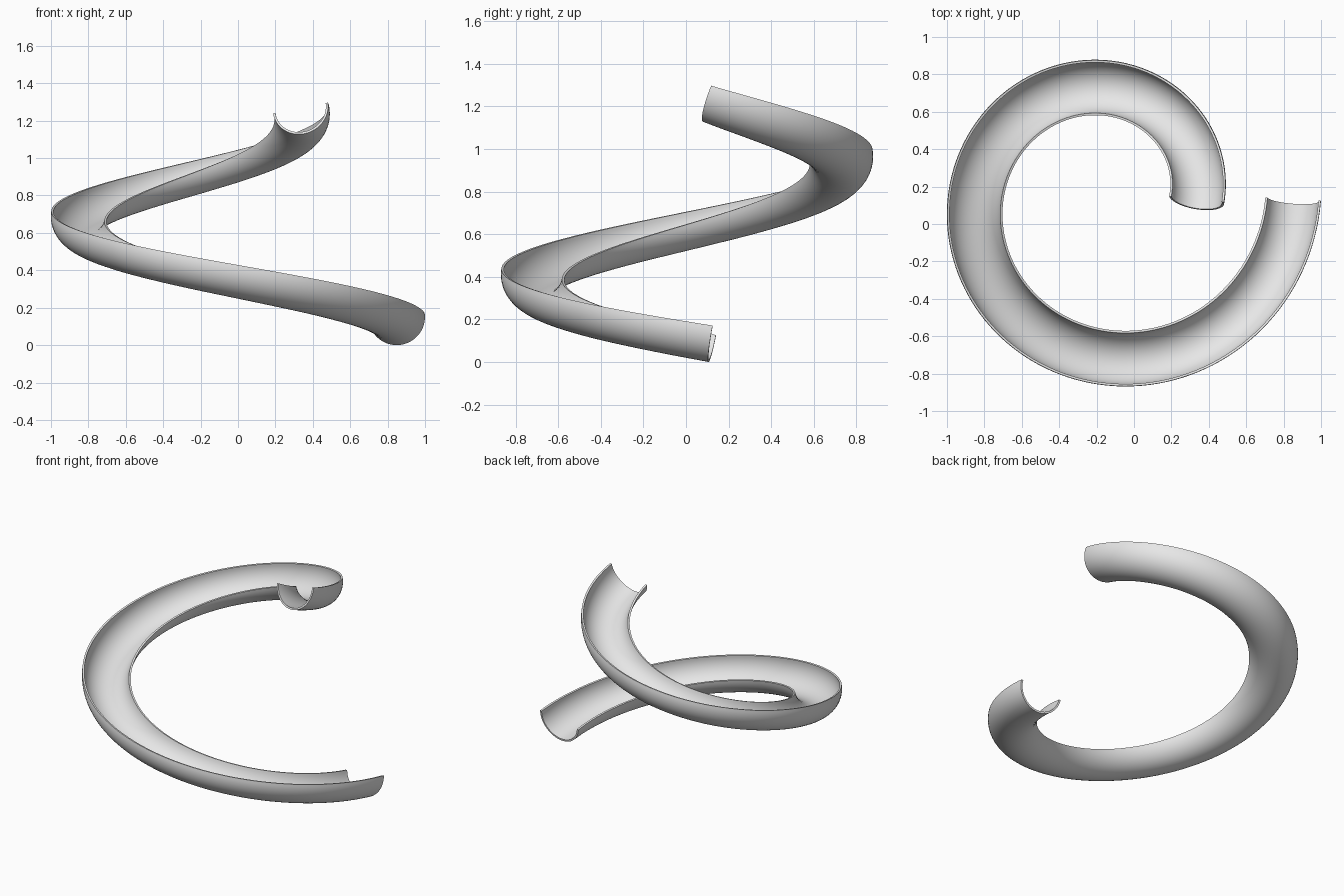
import bpy, bmesh
from math import sin, cos, pi, radians
from mathutils import Vector

if "Cube" in bpy.data.objects:
    bpy.data.objects.remove(bpy.data.objects["Cube"], do_unlink=True)

CENTRE = Vector((-0.127, 0.133, 0.1476))
R_START, R_DROP, RISE = 0.977, 0.516, 1.12    # one clockwise turn, tightening upward
PIPE_OUTER, PIPE_INNER = 0.15, 0.138
STEPS, ARC = 144, 28


def path(u):
    """Centre line of the chute, u from 0 (bottom) to 1 (top)."""
    a, r = -2 * pi * u, R_START - R_DROP * u
    return CENTRE + Vector((r * cos(a), r * sin(a), RISE * u))


def frame(u):
    """Outward and upward directions across the path, banked to the outside."""
    tangent = (path(u + 0.001) - path(u - 0.001)).normalized()
    side = Vector((0, 0, 1)).cross(tangent).normalized()
    up = tangent.cross(side)
    bank = radians(9 + 3 * u)
    return (side * cos(bank) + up * sin(bank),
            up * cos(bank) - side * sin(bank))


# Half-pipe profile: outer arc, then inner arc back
arc = [-pi * i / ARC for i in range(ARC + 1)]
profile = [(PIPE_OUTER * cos(t), PIPE_OUTER * sin(t)) for t in arc]
profile += [(PIPE_INNER * cos(t), PIPE_INNER * sin(t)) for t in reversed(arc)]

# Sweep the profile along the spiral
bm = bmesh.new()
rings = []
for s in range(STEPS + 1):
    u = s / STEPS
    side, up = frame(u)
    rings.append([bm.verts.new(path(u) + side * x + up * y) for x, y in profile])
n = len(profile)
for a, b in zip(rings, rings[1:]):
    for i in range(n):
        j = (i + 1) % n
        bm.faces.new((a[i], a[j], b[j], b[i]))

# End caps as strips between the two arcs
for ring in (rings[0], rings[-1]):
    for i in range(ARC):
        bm.faces.new((ring[i], ring[i + 1], ring[n - 2 - i], ring[n - 1 - i]))
bmesh.ops.recalc_face_normals(bm, faces=bm.faces)

mesh = bpy.data.meshes.new("spiral_chute")
bm.to_mesh(mesh)
bm.free()
chute = bpy.data.objects.new("spiral_chute", mesh)
bpy.context.collection.objects.link(chute)

# Plain light grey
grey = bpy.data.materials.new("light_grey")
grey.use_nodes = True
grey.diffuse_color = (0.8, 0.8, 0.8, 1)
grey.node_tree.nodes["Principled BSDF"].inputs["Base Color"].default_value = (0.8, 0.8, 0.8, 1)
mesh.materials.append(grey)

# Smooth channel with crisp rims
bpy.ops.object.select_all(action='DESELECT')
chute.select_set(True)
bpy.context.view_layer.objects.active = chute
bpy.ops.object.shade_smooth_by_angle(angle=radians(40))
